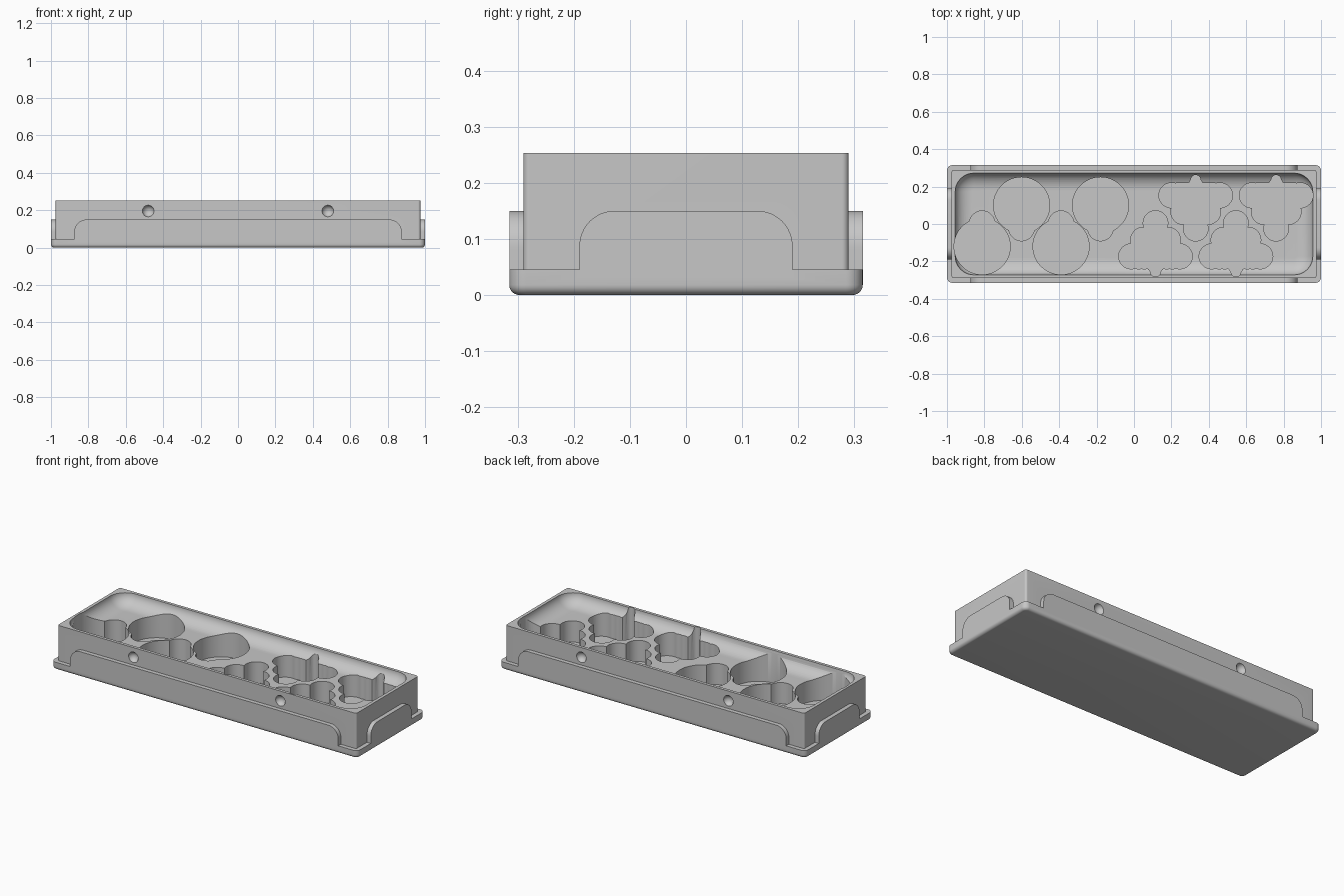
import bpy, bmesh
from math import sin, cos, pi, sqrt
from mathutils import Matrix, Vector

cube = bpy.data.objects.get("Cube")
if cube:
    bpy.data.objects.remove(cube, do_unlink=True)

grey = bpy.data.materials.new("light_grey")
grey.use_nodes = True
colour = (0.57, 0.57, 0.57, 1)
grey.diffuse_color = colour
grey.node_tree.nodes["Principled BSDF"].inputs["Base Color"].default_value = colour


def make_object(name, bm):
    mesh = bpy.data.meshes.new(name)
    bm.to_mesh(mesh)
    bm.free()
    mesh.materials.append(grey)
    ob = bpy.data.objects.new(name, mesh)
    bpy.context.collection.objects.link(ob)
    return ob


def loft(name, rings):
    """Closed solid skinned through rings of equal point count."""
    bm = bmesh.new()
    loops = [[bm.verts.new(p) for p in ring] for ring in rings]
    n = len(loops[0])
    for a, b in zip(loops, loops[1:]):
        for i in range(n):
            j = (i + 1) % n
            bm.faces.new((a[i], a[j], b[j], b[i]))
    bm.faces.new(loops[0][::-1])
    bm.faces.new(loops[-1])
    bmesh.ops.recalc_face_normals(bm, faces=bm.faces)
    return make_object(name, bm)


def rounded(hx, hy, r, z, inset=0, steps=10):
    """Rounded rectangle ring, optionally inset."""
    pts = []
    for k, (sx, sy) in enumerate(((1, 1), (-1, 1), (-1, -1), (1, -1))):
        for i in range(steps + 1):
            a = (k + i / steps) * pi / 2
            pts.append((sx * (hx - r) + (r - inset) * cos(a),
                        sy * (hy - r) + (r - inset) * sin(a), z))
    return pts


def arch(half, low, top, r, depth, along_x):
    """Round-shouldered panel running right through the tray."""
    prof = [(half, low)]
    prof += [(half - r + r * cos(i * pi / 24), top - r + r * sin(i * pi / 24))
             for i in range(13)]
    prof += [(-u, w) for u, w in reversed(prof)]
    rings = [[(d, u, w) if along_x else (u, d, w) for u, w in prof]
             for d in (-depth, depth)]
    return loft("arch_panel", rings)


def pocket(name, circles, x, flip, low, high, n=160):
    """Straight pocket whose outline is the union of circles, traced by rays."""
    centre = Vector((0, 0.1))
    outline = []
    for i in range(n):
        d = Vector((cos(2 * pi * i / n), sin(2 * pi * i / n)))
        reach = 0
        for cx, cy, r in circles:
            to = Vector((cx, cy)) - centre
            along = to.dot(d)
            inside = r * r - to.length_squared + along * along
            if inside > 0:
                reach = max(reach, along + sqrt(inside))
        p = centre + d * reach
        outline.append((x - p.x, -p.y - 0.02) if flip else (x + p.x, p.y))
    return loft(name, [[(u, v, z) for u, v in outline] for z in (low, high)])


def combine(target, tool, operation):
    mod = target.modifiers.new(operation, 'BOOLEAN')
    mod.operation = operation
    mod.solver = 'EXACT'
    mod.object = tool
    bpy.context.view_layer.objects.active = target
    bpy.ops.object.modifier_apply(modifier=mod.name)
    bpy.data.objects.remove(tool, do_unlink=True)


W, D, TOP = 1.0, 0.315, 0.253
FLOOR, POCKET = 0.185, 0.06

# Foot flange with rounded lower edge
edge = 0.018
rings = [rounded(W, D, 0.03, edge * (1 - cos(i * pi / 12)), edge * (1 - sin(i * pi / 12)))
         for i in range(7)]
tray = loft("tray", rings + [rounded(W, D, 0.03, 0.045)])

# Main block and the raised arch panels on all four sides
combine(tray, loft("block", [rounded(0.975, 0.29, 0.012, z) for z in (0.01, TOP)]), 'UNION')
combine(tray, arch(0.875, 0.03, 0.15, 0.065, D, False), 'UNION')
combine(tray, arch(0.19, 0.03, 0.15, 0.063, W, True), 'UNION')

# Shallow basin with a curved wall
deep, run = TOP - FLOOR, 0.09
rings = [rounded(0.956, 0.272, 0.1, TOP - deep * sin(i * pi / 24), run * (1 - cos(i * pi / 24)))
         for i in range(13)]
combine(tray, loft("basin", [rounded(0.956, 0.272, 0.1, TOP + 0.05)] + rings), 'DIFFERENCE')

# Pear and lobed tree pockets in two staggered rows
pear = [(0, 0.1, 0.15), (0, 0.02, 0.086), (0, -0.022, 0.068)]
tree = [(0, -0.025, 0.066), (0, 0.08, 0.09), (0, 0.235, 0.027), (0, 0.21, 0.037)]
for s in (-1, 1):
    tree += [(s * u, 0.153, 0.067) for u in (0.03, 0.06, 0.09, 0.13)]
    tree.append((s * 0.066, 0.065, 0.067))
for name, shape, first, step in (("pear", pear, -0.812, 0.211), ("tree", tree, 0.115, 0.215)):
    for i in range(4):
        tool = pocket(name, shape, first + i * step, i % 2 == 0, POCKET, TOP + 0.03)
        combine(tray, tool, 'DIFFERENCE')

# Round dimples in the long walls
for sx in (-1, 1):
    for sy in (-1, 1):
        bm = bmesh.new()
        bmesh.ops.create_uvsphere(bm, u_segments=32, v_segments=16, radius=0.032,
                                  matrix=Matrix.Translation((sx * 0.48, sy * 0.297, 0.196)))
        combine(tray, make_object("dimple", bm), 'DIFFERENCE')

# Smooth curved walls, crisp edges
for ob in bpy.context.selected_objects:
    ob.select_set(False)
tray.select_set(True)
bpy.context.view_layer.objects.active = tray
bpy.ops.object.shade_smooth_by_angle(angle=pi / 6)
